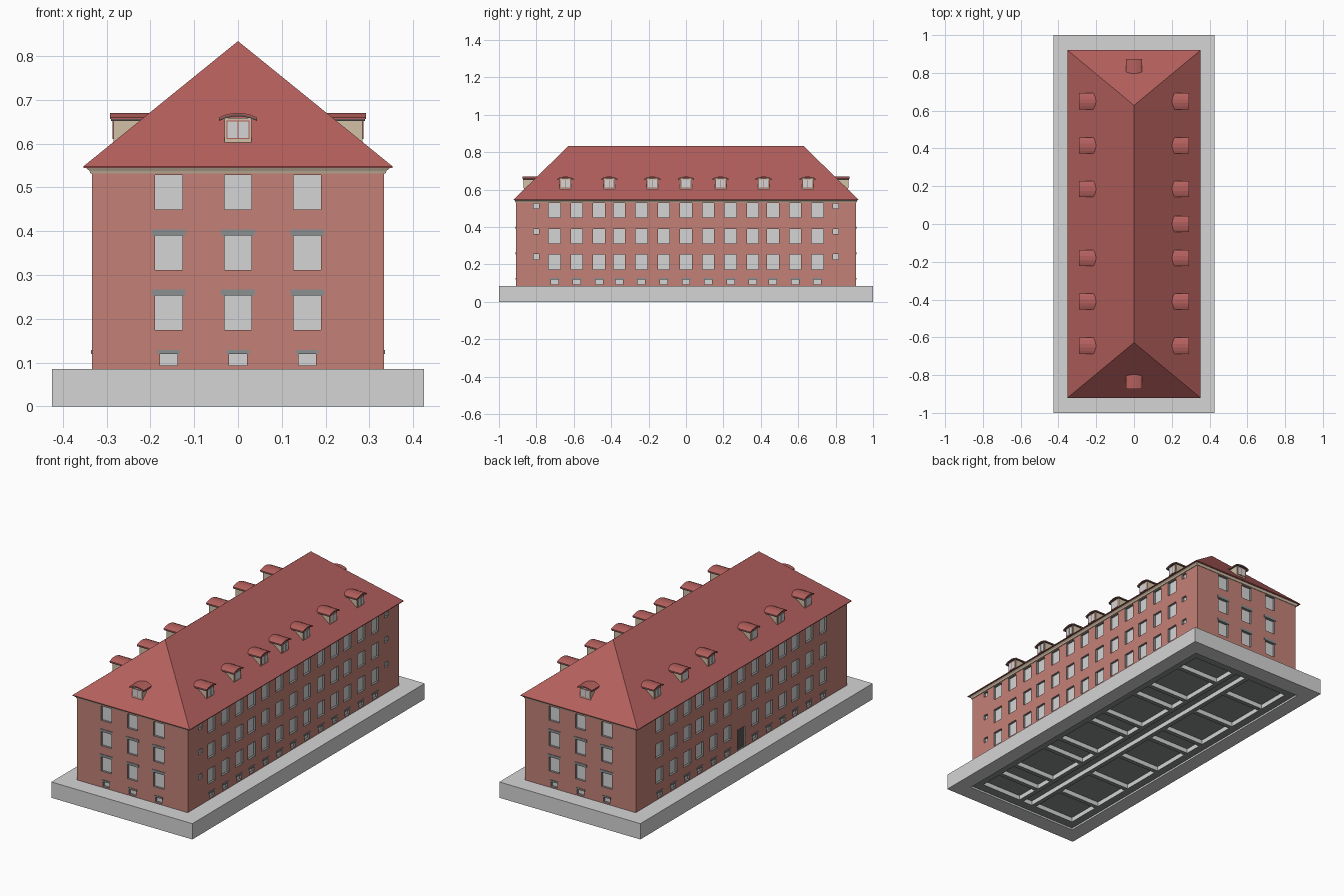
import bpy, bmesh, math
from mathutils import Matrix, Vector

if "Cube" in bpy.data.objects:
    bpy.data.objects.remove(bpy.data.objects["Cube"])


def material(name, rgb):
    m = bpy.data.materials.new(name)
    m.diffuse_color = (*rgb, 1)
    m.use_nodes = True
    m.node_tree.nodes["Principled BSDF"].inputs["Base Color"].default_value = m.diffuse_color
    return m


BRICK = material("brick red", (0.55, 0.22, 0.185))
ROOF = material("roof tile red", (0.46, 0.118, 0.11))
PALE = material("pale grey", (0.66, 0.66, 0.66))
GREY = material("stone grey", (0.26, 0.28, 0.28))
BEIGE = material("beige plaster", (0.65, 0.53, 0.39))
DARK = material("dark trim", (0.11, 0.09, 0.09))

HX, HY = 0.333, 0.908          # half size of the brick block
RECESS = 0.012                 # depth of the window openings
FRONT, RIGHT, BACK, LEFT = 0, 90, 180, 270


def turn(deg):
    return Matrix.Rotation(math.radians(deg), 4, 'Z')


def wall_dist(side):
    return HY if side in (FRONT, BACK) else HX


def add_box(bm, lo, hi, mat=Matrix()):
    lo, hi = Vector(lo), Vector(hi)
    m = mat @ Matrix.Translation((lo + hi) / 2) @ Matrix.Diagonal((*(hi - lo), 1))
    bmesh.ops.create_cube(bm, size=1, matrix=m)


def finish(name, bm, *mats):
    bmesh.ops.recalc_face_normals(bm, faces=bm.faces)
    me = bpy.data.meshes.new(name)
    bm.to_mesh(me)
    bm.free()
    for m in mats:
        me.materials.append(m)
    ob = bpy.data.objects.new(name, me)
    bpy.context.collection.objects.link(ob)
    return ob


def cut(ob, bm):
    """Subtract the boxes in bm from ob and bake the result."""
    cutter = finish("cutter", bm)
    cutter.hide_render = True
    mod = ob.modifiers.new("cut", 'BOOLEAN')
    mod.operation, mod.solver, mod.object = 'DIFFERENCE', 'EXACT', cutter
    dg = bpy.context.evaluated_depsgraph_get()
    me = bpy.data.meshes.new_from_object(ob.evaluated_get(dg))
    ob.modifiers.clear()
    ob.data = me
    bpy.data.objects.remove(cutter)


# Base slab with a shallow recess and a floor plan cut into its underside
bm = bmesh.new()
add_box(bm, (-0.425, -1, 0), (0.425, 1, 0.086))
slab = finish("base_slab", bm, PALE, GREY)
bm = bmesh.new()
add_box(bm, (-0.343, -HY, -0.02), (0.343, HY, 0.01))
cut(slab, bm)
bm = bmesh.new()
add_box(bm, (-0.03, -0.86, -0.01), (0.03, 0.86, 0.035))
edges_big = [-0.87, -0.66, -0.42, -0.18, 0.06, 0.18, 0.42, 0.66, 0.87]
edges_small = [-0.87, -0.72, -0.6, -0.36, -0.24, 0, 0.12, 0.36, 0.48, 0.72, 0.87]
for edges, x0, x1 in ((edges_big, -0.3, -0.055), (edges_small, 0.055, 0.3)):
    for a, b in zip(edges, edges[1:]):
        add_box(bm, (x0, a + 0.012, -0.01), (x1, b - 0.012, 0.035))
cut(slab, bm)
for p in slab.data.polygons:
    p.material_index = int(p.normal.z < -0.5 and p.center.z > 0.005)

# Window layout: (side, position along the wall, width, bottom, top)
FLOORS = ((0.174, 0.253), (0.312, 0.39), (0.45, 0.528))
half = (0.118, 0.238, 0.357, 0.465, 0.585, 0.703)
long_row = [-v for v in half] + [0] + list(half)
short_row = (-0.158, 0, 0.158)
openings, lintels = [], []
for side in (FRONT, RIGHT, BACK, LEFT):
    short = side in (FRONT, BACK)
    for u in (short_row if short else long_row):
        door = side == LEFT and u == 0
        if door:
            openings.append((side, u, 0.062, 0.088, 0.2))
        else:
            openings.append((side, u, 0.04, 0.093, 0.12))
            lintels.append((side, u, 0.052, 0.12, 0.129))
        for i, (z0, z1) in enumerate(FLOORS):
            if door and i == 0:
                continue
            openings.append((side, u, 0.062, z0, z1))
            if short and i < 2:
                lintels.append((side, u, 0.077, z1, z1 + 0.014))
for u in (-0.8, 0.8):
    for z in (0.228, 0.364, 0.5):
        openings.append((RIGHT, u, 0.03, z, z + 0.027))

# Brick block with recessed windows; panes and reveals coloured by depth
bm = bmesh.new()
add_box(bm, (-HX, -HY, 0.05), (HX, HY, 0.54))
walls = finish("brick_walls", bm, BRICK, PALE, GREY)
bm = bmesh.new()
for side, u, w, z0, z1 in openings:
    d = wall_dist(side)
    add_box(bm, (u - w / 2, -d - 0.02, z0), (u + w / 2, -d + RECESS, z1), turn(side))
cut(walls, bm)
for p in walls.data.polygons:
    inset = min(HX - abs(p.center.x), HY - abs(p.center.y))
    if abs(inset - RECESS) < 0.001:
        p.material_index = 1
    elif 0.001 < inset < RECESS:
        p.material_index = 2

# Lintel plates above windows
bm = bmesh.new()
for side, u, w, z0, z1 in lintels:
    d = wall_dist(side)
    add_box(bm, (u - w / 2, -d - 0.003, z0), (u + w / 2, -d + 0.005, z1), turn(side))
finish("lintels", bm, GREY)

# Entrance door on the left side
bm = bmesh.new()
add_box(bm, (-0.031, -HX + 0.008, 0.086), (0.031, -HX + 0.014, 0.2), turn(LEFT))
finish("door", bm, DARK)


def frustum(name, rings, mat):
    """Stack of rectangles (half x, half y, z) joined into a solid."""
    bm = bmesh.new()
    loops = [[bm.verts.new((sx * x, sy * y, z)) for sx, sy in
              ((-1, -1), (1, -1), (1, 1), (-1, 1))] for x, y, z in rings]
    for a, b in zip(loops, loops[1:]):
        for i in range(4):
            j = (i + 1) % 4
            bm.faces.new((a[i], a[j], b[j], b[i]))
    bm.faces.new(loops[0])
    bm.faces.new(loops[-1])
    bmesh.ops.remove_doubles(bm, verts=bm.verts, dist=1e-5)
    finish(name, bm, mat)


# Eaves cornice and hipped roof
frustum("cornice", [(0.337, 0.911, 0.532), (0.339, 0.913, 0.538), (0.348, 0.917, 0.545)], BEIGE)
frustum("hipped_roof", [(0.353, 0.921, 0.544), (0.353, 0.921, 0.548), (0.0, 0.628, 0.834)], ROOF)

# Dormers: (side, position along the eave)
dormers = [(FRONT, 0), (BACK, 0), (RIGHT, 0)]
for y in (-0.645, -0.41, -0.18, 0.185, 0.415, 0.65):
    dormers += [(RIGHT, y), (LEFT, -y)]
ARC = [(-0.043, 0.66), (-0.028, 0.666), (-0.01, 0.67), (0.01, 0.67), (0.028, 0.666), (0.043, 0.66)]


def add_canopy(bm, mat, top, bottom, y0, y1):
    """Extrude the arched canopy section between two height offsets."""
    pts = [(x, z + top) for x, z in ARC] + [(x, z + bottom) for x, z in reversed(ARC)]
    ends = [[bm.verts.new(mat @ Vector((x, y, z))) for x, z in pts] for y in (y0, y1)]
    for e in ends:
        bm.faces.new(e)
    for i in range(len(pts)):
        j = (i + 1) % len(pts)
        bm.faces.new((ends[0][i], ends[0][j], ends[1][j], ends[1][i]))


body, frame, pane, tiles, trim = (bmesh.new() for _ in range(5))
for side, u in dormers:
    face = 0.866 if side in (FRONT, BACK) else 0.284
    m = turn(side) @ Matrix.Translation((u, -face, 0))
    add_box(body, (-0.031, 0, 0.602), (0.031, 0.085, 0.659), m)
    add_box(frame, (-0.026, -0.002, 0.61), (0.026, 0.004, 0.653), m)
    for s in (-1, 1):
        add_box(pane, (s * 0.0125 - 0.0112, -0.003, 0.6125), (s * 0.0125 + 0.0112, 0.003, 0.6505), m)
    add_canopy(tiles, m, 0.0, -0.004, -0.008, 0.09)
    add_canopy(trim, m, -0.004, -0.008, -0.006, 0.09)
finish("dormer_bodies", body, BEIGE)
finish("dormer_window_frames", frame, ROOF)
finish("dormer_panes", pane, PALE)
finish("dormer_roofs", tiles, ROOF)
finish("dormer_roof_trim", trim, DARK)
